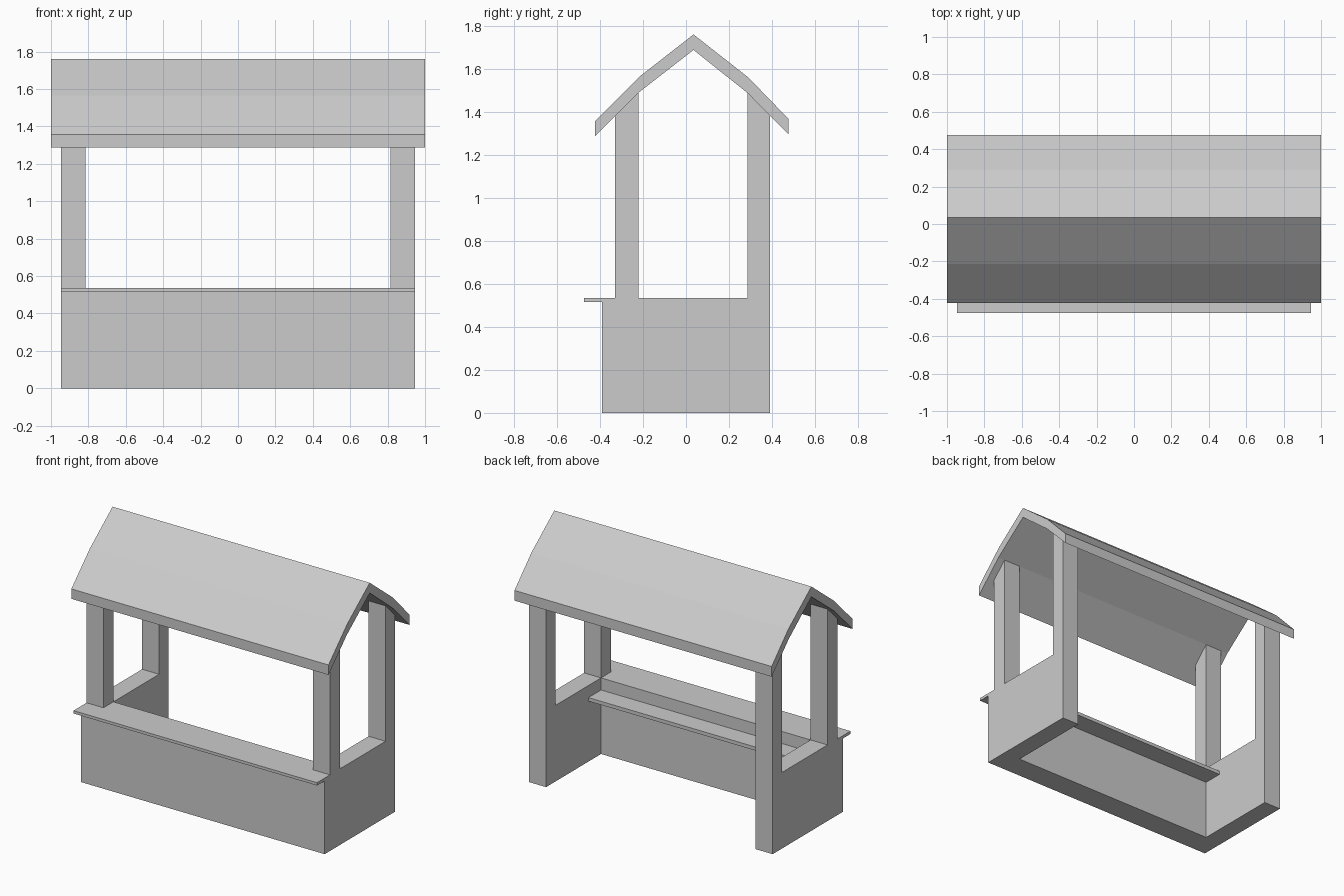
import bpy
import bmesh

if "Cube" in bpy.data.objects:
    bpy.data.objects.remove(bpy.data.objects["Cube"])

grey = bpy.data.materials.new("light_grey")
grey.diffuse_color = (0.6, 0.6, 0.6, 1.0)
grey.use_nodes = True
grey.node_tree.nodes["Principled BSDF"].inputs["Base Color"].default_value = grey.diffuse_color


def extrude_x(name, profile, x0, x1):
    """Solid made by sweeping a (y, z) outline from x0 to x1."""
    bm = bmesh.new()
    face = bm.faces.new([bm.verts.new((x0, y, z)) for y, z in profile])
    ext = bmesh.ops.extrude_face_region(bm, geom=[face])
    moved = [g for g in ext["geom"] if isinstance(g, bmesh.types.BMVert)]
    bmesh.ops.translate(bm, verts=moved, vec=(x1 - x0, 0, 0))
    bmesh.ops.recalc_face_normals(bm, faces=bm.faces)
    mesh = bpy.data.meshes.new(name)
    bm.to_mesh(mesh)
    bm.free()
    mesh.materials.append(grey)
    obj = bpy.data.objects.new(name, mesh)
    bpy.context.collection.objects.link(obj)
    return obj


def rect(y0, y1, z0, z1):
    return [(y0, z0), (y1, z0), (y1, z1), (y0, z1)]


OUT, INN = 0.947, 0.815      # outer and inner faces of the side walls
WALL_TOP, BOARD = 0.535, 0.515

# Front wall, counter board overhanging it, and the inner shelf
extrude_x("front_wall", rect(-0.39, -0.22, 0, BOARD), -OUT, OUT)
extrude_x("counter", rect(-0.475, -0.22, BOARD, WALL_TOP), -OUT, OUT)
extrude_x("inner_shelf", rect(-0.22, -0.08, 0.425, 0.45), -INN, INN)

# Side walls with the posts that carry the roof
front_post = [(-0.33, WALL_TOP), (-0.22, WALL_TOP), (-0.22, 1.49), (-0.33, 1.38)]
back_post = [(0.287, WALL_TOP), (0.39, WALL_TOP), (0.39, 1.385), (0.287, 1.487)]
for side, x0, x1 in (("left", -OUT, -INN), ("right", INN, OUT)):
    extrude_x(side + "_wall", rect(-0.22, 0.39, 0, WALL_TOP), x0, x1)
    extrude_x(side + "_front_post", front_post, x0, x1)
    extrude_x(side + "_back_post", back_post, x0, x1)

# Bent gable roof of even thickness, open underneath
top = [(-0.423, 1.357), (-0.215, 1.565), (0.035, 1.76), (0.29, 1.56), (0.477, 1.367)]
under = [(0.477, 1.295), (0.287, 1.487), (0.035, 1.688), (-0.22, 1.49), (-0.423, 1.287)]
extrude_x("roof", top + under, -1.0, 1.0)
